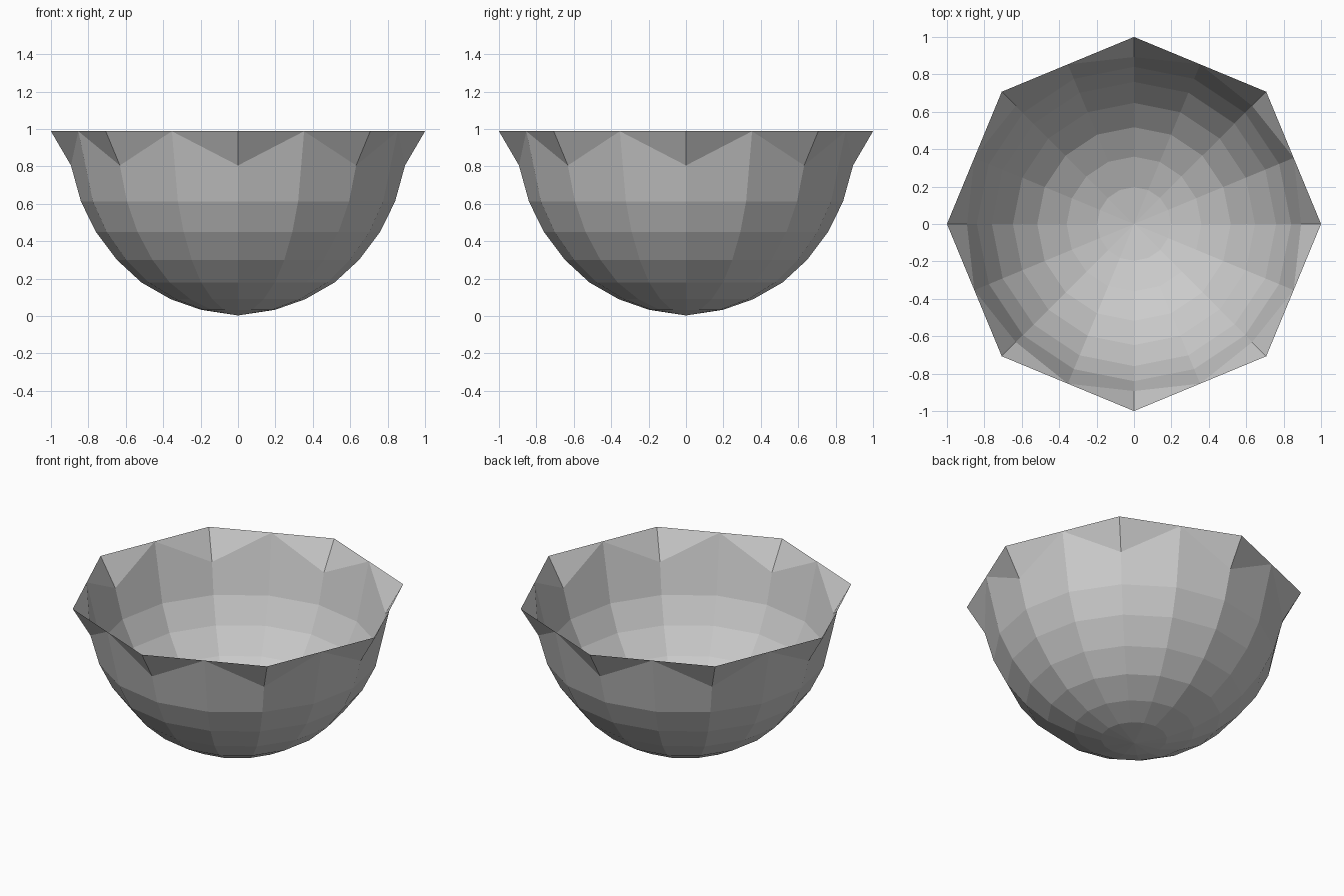
import bpy, bmesh
from math import cos, sin, pi

if "Cube" in bpy.data.objects:
    bpy.data.objects.remove(bpy.data.objects["Cube"])

SIDES = 16
# Bowl profile from the bottom up: (radius, height)
PROFILE = [(0.197, 0.033), (0.36, 0.09), (0.517, 0.18), (0.647, 0.30),
           (0.76, 0.45), (0.84, 0.613)]
RIM_Z = 0.988

bm = bmesh.new()


def vert(i, r, z):
    a = 2 * pi * i / SIDES
    return bm.verts.new((r * cos(a), r * sin(a), z))


# Round lower bowl
bottom = bm.verts.new((0, 0, 0.003))
rings = [[vert(i, r, z) for i in range(SIDES)] for r, z in PROFILE]
for i in range(SIDES):
    j = (i + 1) % SIDES
    bm.faces.new((bottom, rings[0][j], rings[0][i]))
    for lo, hi in zip(rings, rings[1:]):
        bm.faces.new((lo[i], lo[j], hi[j], hi[i]))

# Upper wall: zigzag edge, low at the corners and reaching the rim mid-side
zig = [vert(i, 0.924, RIM_Z) if i % 2 else vert(i, 0.893, 0.805)
       for i in range(SIDES)]
for i in range(SIDES):
    j = (i + 1) % SIDES
    bm.faces.new((rings[-1][i], rings[-1][j], zig[j], zig[i]))

# Flared corners that turn the rim into an octagon
for i in range(0, SIDES, 2):
    tip = vert(i, 1.0, RIM_Z)
    bm.faces.new((zig[i], zig[i + 1], tip))
    bm.faces.new((zig[i - 1], zig[i], tip))

mesh = bpy.data.meshes.new("bowl")
bm.to_mesh(mesh)
bm.free()
bowl = bpy.data.objects.new("bowl", mesh)
bpy.context.collection.objects.link(bowl)
